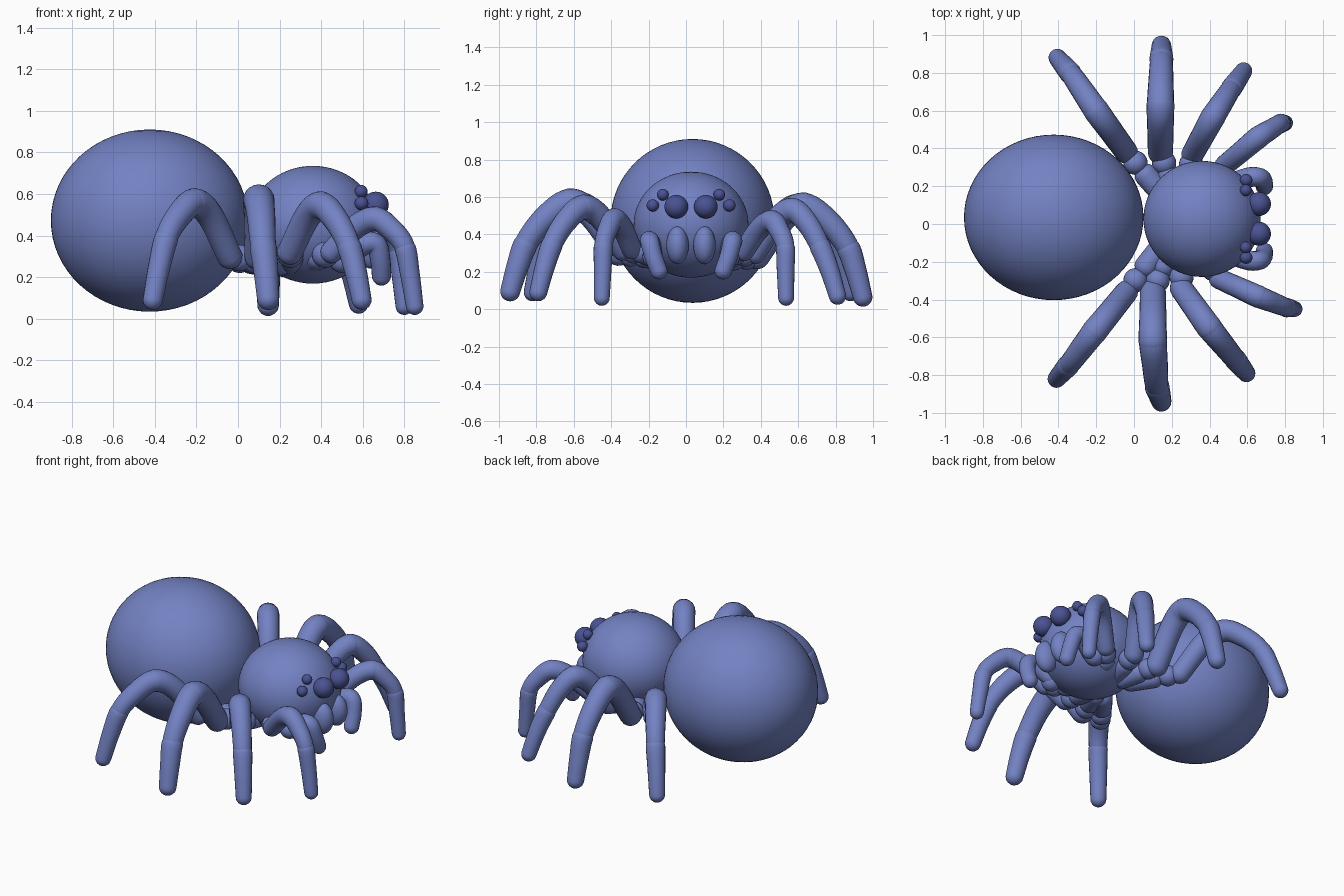
import bpy, bmesh, math
from mathutils import Vector as V

if "Cube" in bpy.data.objects:
    bpy.data.objects.remove(bpy.data.objects["Cube"])


def material(name, rgb):
    m = bpy.data.materials.new(name)
    m.diffuse_color = (*rgb, 1)
    m.use_nodes = True
    m.node_tree.nodes["Principled BSDF"].inputs["Base Color"].default_value = m.diffuse_color
    return m


BODY = material("body blue", (0.171, 0.223, 0.546))
EYE = material("dark eye blue", (0.068, 0.085, 0.290))


def finish(bm, name, mat):
    bmesh.ops.recalc_face_normals(bm, faces=bm.faces)
    for f in bm.faces:
        f.smooth = True
    me = bpy.data.meshes.new(name)
    bm.to_mesh(me)
    bm.free()
    me.materials.append(mat)
    ob = bpy.data.objects.new(name, me)
    bpy.context.collection.objects.link(ob)
    return ob


def ball(name, loc, rad, mat=BODY, seg=32):
    bm = bmesh.new()
    bmesh.ops.create_uvsphere(bm, u_segments=seg, v_segments=seg // 2, radius=1)
    ob = finish(bm, name, mat)
    ob.location = loc
    ob.scale = rad if isinstance(rad, tuple) else (rad,) * 3
    return ob


def smooth_path(pts, steps=6):
    """Catmull-Rom samples; every node sits at index node * steps."""
    p = [pts[0] * 2 - pts[1]] + pts + [pts[-1] * 2 - pts[-2]]
    out = []
    for i in range(1, len(p) - 2):
        a, b, c, d = p[i - 1:i + 3]
        for k in range(steps):
            t = k / steps
            out.append(0.5 * (2 * b + (c - a) * t + (2 * a - 5 * b + 4 * c - d) * t * t
                              + (3 * b - a - 3 * c + d) * t ** 3))
    return out + [pts[-1]]


def limb(name, path, r0, r1, side, mat=BODY, sides=20):
    """Tapered tube with round ends along a path."""
    n = len(path)
    rings = []
    tang = [(path[min(i + 1, n - 1)] - path[max(i - 1, 0)]).normalized() for i in range(n)]
    caps = [math.radians(a) for a in (88, 70, 50, 30, 15)]
    for a in caps:
        rings.append((path[0] - tang[0] * r0 * math.sin(a), tang[0], r0 * math.cos(a)))
    for i in range(n):
        rings.append((path[i], tang[i], r0 + (r1 - r0) * i / (n - 1)))
    for a in reversed(caps):
        rings.append((path[-1] + tang[-1] * r1 * math.sin(a), tang[-1], r1 * math.cos(a)))
    bm = bmesh.new()
    prev = None
    for c, t, r in rings:
        u = (side - t * side.dot(t)).normalized()
        w = t.cross(u)
        ring = [bm.verts.new(c + (u * math.cos(k * math.tau / sides) + w * math.sin(k * math.tau / sides)) * r)
                for k in range(sides)]
        if prev:
            for k in range(sides):
                j = (k + 1) % sides
                bm.faces.new((prev[k], prev[j], ring[j], ring[k]))
        else:
            bm.faces.new(ring)
        prev = ring
    bm.faces.new(prev)
    finish(bm, name, mat)


def mix(a, b, f, fz):
    return V((a.x + (b.x - a.x) * f, a.y + (b.y - a.y) * f, a.z + (b.z - a.z) * fz))


# Abdomen and head
ball("abdomen", (-0.425, 0.035, 0.472), (0.475, 0.438, 0.438), seg=64)
ball("head", (0.36, 0.027, 0.452), (0.31, 0.307, 0.283), seg=64)

# Legs: femur start, knee, shin joint, foot, thickness
legs = {
    "right_back_leg": ((-0.04, -0.36, 0.30), (-0.21, -0.57, 0.56), (-0.34, -0.74, 0.40), (-0.41, -0.82, 0.09), 0.068),
    "right_middle_leg": ((0.10, -0.36, 0.30), (0.10, -0.62, 0.57), (0.12, -0.85, 0.36), (0.145, -0.94, 0.095), 0.076),
    "right_front_leg": ((0.25, -0.34, 0.32), (0.40, -0.55, 0.545), (0.53, -0.71, 0.36), (0.595, -0.79, 0.09), 0.068),
    "right_leading_leg": ((0.45, -0.29, 0.32), (0.66, -0.385, 0.48), (0.80, -0.44, 0.35), (0.85, -0.45, 0.06), 0.06),
    "left_back_leg": ((-0.04, 0.38, 0.29), (-0.20, 0.60, 0.55), (-0.33, 0.79, 0.38), (-0.405, 0.88, 0.09), 0.068),
    "left_middle_leg": ((0.14, 0.38, 0.28), (0.14, 0.63, 0.55), (0.145, 0.86, 0.34), (0.145, 0.945, 0.065), 0.074),
    "left_front_leg": ((0.31, 0.37, 0.30), (0.42, 0.57, 0.53), (0.51, 0.71, 0.35), (0.58, 0.81, 0.07), 0.066),
    "left_leading_leg": ((0.48, 0.31, 0.31), (0.66, 0.46, 0.47), (0.77, 0.53, 0.34), (0.80, 0.535, 0.06), 0.06),
}
HUB = V((0.26, 0.03, 0.25))
for name, (s, k, j, f, r) in legs.items():
    s, k, j, f = V(s), V(k), V(j), V(f)
    d = f - s
    side = V((-d.y, d.x, 0)).normalized()
    path = smooth_path([s, mix(s, k, 0.55, 0.75), k, mix(k, j, 0.55, 0.38), j, mix(j, f, 0.55, 0.48), f])
    limb(name + "_thigh", path[:13], r * 0.9, r, side)
    limb(name + "_shin", path[12:25], r * 0.98, r * 0.82, side)
    limb(name + "_foot", path[25:], r * 0.86, r * 0.7, side)
    # Hip joints under the head
    limb(name + "_hip", [s.lerp(HUB, t) for t in (0.65, 0.5, 0.35)], 0.06, 0.062, side)
    ball(name + "_hip_joint", s.lerp(HUB, 0.16), 0.064, seg=24)

# Feelers, fangs and eyes mirrored around the head's middle plane
MID = 0.027
for sgn, label in ((-1, "right"), (1, "left")):
    def at(x, y, z):
        return V((x, MID + sgn * y, z))
    path = smooth_path([at(0.52, 0.19, 0.30), at(0.61, 0.22, 0.36), at(0.665, 0.219, 0.355),
                        at(0.685, 0.20, 0.28), at(0.69, 0.172, 0.205)])
    limb(label + "_feeler", path, 0.055, 0.046, V((0, 1, 0)))
    ball(label + "_feeler_joint", at(0.50, 0.20, 0.28), 0.06, seg=24)
    ball(label + "_fang", at(0.645, 0.072, 0.342), (0.075, 0.06, 0.102))
    ball(label + "_main_eye", at(0.662, 0.079, 0.548), 0.063, EYE)
    ball(label + "_upper_eye", at(0.592, 0.151, 0.612), 0.031, EYE, 24)
    ball(label + "_side_eye", at(0.594, 0.205, 0.555), 0.033, EYE, 24)
